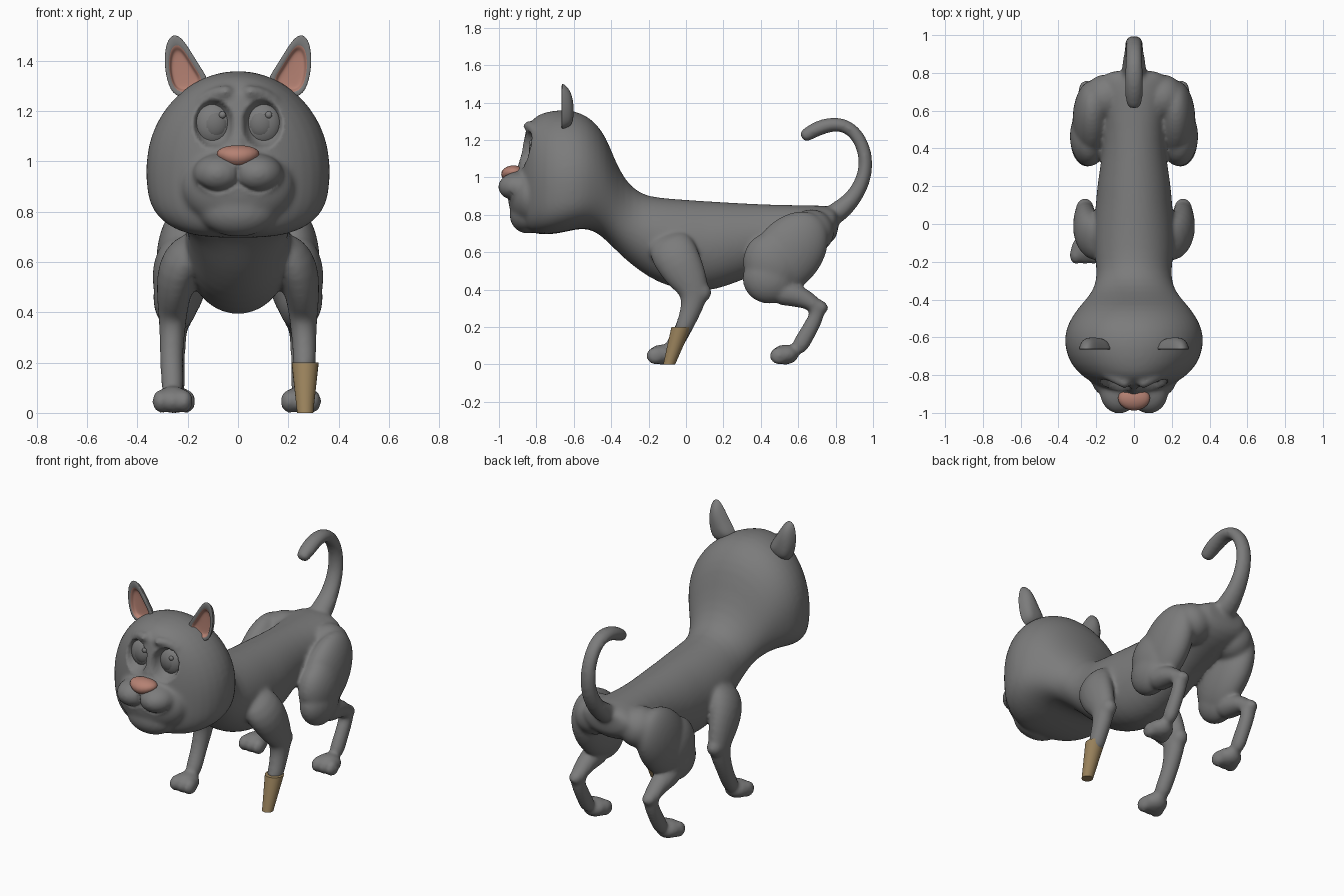
import bpy, bmesh, math
from math import sin, cos, pi, tau, radians
from mathutils import Vector, Matrix

if "Cube" in bpy.data.objects:
    bpy.data.objects.remove(bpy.data.objects["Cube"])


def material(name, colour):
    mat = bpy.data.materials.new(name)
    mat.use_nodes = True
    mat.diffuse_color = (*colour, 1)
    mat.node_tree.nodes["Principled BSDF"].inputs["Base Color"].default_value = (*colour, 1)
    return mat


GREY = material("grey fur", (0.2, 0.2, 0.2))
EYE = material("eye grey", (0.17, 0.17, 0.17))
PINK = material("pink skin", (0.46, 0.22, 0.17))
WOOD = material("tan wood", (0.33, 0.23, 0.11))


def make_object(name, bm, *mats):
    bmesh.ops.recalc_face_normals(bm, faces=bm.faces[:])
    for face in bm.faces:
        face.smooth = True
    mesh = bpy.data.meshes.new(name)
    bm.to_mesh(mesh)
    bm.free()
    for mat in mats:
        mesh.materials.append(mat)
    obj = bpy.data.objects.new(name, mesh)
    bpy.context.collection.objects.link(obj)
    return obj


def loft(bm, rings):
    """Skin a list of closed rings; returns the faces ring by ring, caps last."""
    loops = [[bm.verts.new(p) for p in ring] for ring in rings]
    n = len(loops[0])
    bands = []
    for a, b in zip(loops, loops[1:]):
        bands.append([bm.faces.new((a[i], a[(i + 1) % n], b[(i + 1) % n], b[i]))
                      for i in range(n)])
    bands.append([bm.faces.new(loops[0][::-1])])
    bands.append([bm.faces.new(loops[-1])])
    return bands


def tube(bm, points, side=1, n=16):
    """Points are (x, y, z, radius across, radius in the bending plane)."""
    centres = [Vector((p[0] * side, p[1], p[2])) for p in points]
    rings = []
    for i, (c, p) in enumerate(zip(centres, points)):
        tangent = centres[min(i + 1, len(points) - 1)] - centres[max(i - 1, 0)]
        tangent.x = 0
        normal = tangent.normalized().cross(Vector((1, 0, 0)))
        rings.append([c + Vector((p[3] * cos(a), 0, 0)) + normal * (p[4] * sin(a))
                      for a in (tau * k / n for k in range(n))])
    loft(bm, rings)


def ellipsoid(bm, centre, radii, tilt=0, side=1):
    place = (Matrix.Translation((centre[0] * side, centre[1], centre[2]))
             @ Matrix.Rotation(radians(tilt), 4, 'X') @ Matrix.Diagonal((*radii, 1)))
    return bmesh.ops.create_uvsphere(bm, u_segments=20, v_segments=14, radius=1,
                                     matrix=place)["verts"]


def trunk_ring(y, bottom, top, width, n=28):
    """Round at the body, flat-jowled at the head."""
    head = min(max((-0.4 - y) / 0.15, 0), 1)
    mid = bottom + (top - bottom) * (0.5 - 0.1 * head)
    power = 2 / (2 + 1.2 * head)
    ring = []
    for k in range(n):
        c, s = cos(tau * k / n), sin(tau * k / n)
        if s >= 0:
            ring.append((width * c, y, mid + (top - mid) * s))
        else:
            ring.append((width * math.copysign(abs(c) ** power, c), y,
                         mid - (mid - bottom) * abs(s) ** power))
    return ring


def paw(bm, x, y, side):
    ellipsoid(bm, (x, y, 0.053), (0.074, 0.074, 0.054), 0, side)
    for dx in (-0.047, 0, 0.047):
        ellipsoid(bm, (x + dx, y - 0.034, 0.046), (0.035, 0.05, 0.047), 0, side)


# Head, neck and torso: y, bottom, top, half width
TRUNK = [
    (-0.885, 0.8, 1.1, 0.11), (-0.86, 0.73, 1.25, 0.18), (-0.82, 0.7, 1.325, 0.26),
    (-0.75, 0.69, 1.355, 0.335), (-0.65, 0.705, 1.368, 0.372), (-0.56, 0.73, 1.35, 0.365),
    (-0.49, 0.715, 1.302, 0.33), (-0.43, 0.665, 1.225, 0.285), (-0.385, 0.62, 1.105, 0.243),
    (-0.33, 0.565, 0.99, 0.208),
    (-0.25, 0.5, 0.912, 0.195), (-0.15, 0.435, 0.892, 0.215), (0, 0.39, 0.882, 0.215),
    (0.1, 0.39, 0.875, 0.203), (0.2, 0.41, 0.869, 0.197), (0.35, 0.47, 0.86, 0.172),
    (0.5, 0.54, 0.854, 0.155), (0.65, 0.59, 0.852, 0.175), (0.76, 0.63, 0.85, 0.2),
    (0.82, 0.69, 0.83, 0.13)]
TAIL = [
    (0.76, 0.78, 0.068), (0.85, 0.84, 0.053), (0.91, 0.91, 0.045), (0.95, 0.99, 0.041),
    (0.965, 1.08, 0.039), (0.947, 1.17, 0.038), (0.902, 1.245, 0.038), (0.84, 1.283, 0.039),
    (0.77, 1.285, 0.041), (0.7, 1.26, 0.042), (0.65, 1.232, 0.038), (0.615, 1.21, 0.032)]
FRONT_LEG = [
    (0.17, -0.11, 0.7, 0.06, 0.09), (0.215, -0.085, 0.63, 0.09, 0.13),
    (0.245, -0.035, 0.54, 0.082, 0.125), (0.257, 0.015, 0.45, 0.066, 0.105),
    (0.26, 0.05, 0.38, 0.057, 0.08), (0.262, 0.03, 0.3, 0.051, 0.06),
    (0.265, 0, 0.22, 0.047, 0.049), (0.262, -0.035, 0.15, 0.046, 0.046),
    (0.26, -0.09, 0.06, 0.048, 0.048)]
HIND_LEG = [
    (0.245, 0.47, 0.395, 0.078, 0.08), (0.25, 0.57, 0.375, 0.066, 0.066),
    (0.25, 0.65, 0.345, 0.055, 0.052), (0.25, 0.715, 0.3, 0.046, 0.045),
    (0.25, 0.685, 0.23, 0.041, 0.045), (0.25, 0.64, 0.15, 0.04, 0.045),
    (0.25, 0.585, 0.06, 0.045, 0.05)]
BRIDGE = [(0, -0.87, 1.03, 0.05, 0.05), (0, -0.84, 1.12, 0.026, 0.036),
          (0, -0.835, 1.2, 0.024, 0.036), (0, -0.815, 1.3, 0.034, 0.03)]

bm = bmesh.new()
loft(bm, [trunk_ring(*row) for row in TRUNK])
tube(bm, [(0, y, z, r * 1.18, r) for y, z, r in TAIL])
tube(bm, BRIDGE)
# Jaw, snout and chin
ellipsoid(bm, (0, -0.83, 0.9), (0.23, 0.125, 0.17))
ellipsoid(bm, (0, -0.88, 0.98), (0.12, 0.09, 0.075))
ellipsoid(bm, (0, -0.85, 0.8), (0.155, 0.095, 0.1))
for side in (-1, 1):
    # Muzzle and sad brows
    ellipsoid(bm, (0.078, -0.892, 0.95), (0.105, 0.115, 0.08), 0, side)
    for k in range(6):
        t = k / 5
        ellipsoid(bm, (0.05 + 0.14 * t, -0.84 + 0.07 * t, 1.275 - 0.09 * t * t),
                  (0.032, 0.032, 0.028), 0, side)
    # Haunch, knee, hind leg and paw
    ellipsoid(bm, (0.222, 0.545, 0.59), (0.106, 0.265, 0.18), 50, side)
    ellipsoid(bm, (0.238, 0.465, 0.54), (0.104, 0.162, 0.17), 25, side)
    ellipsoid(bm, (0.246, 0.445, 0.46), (0.093, 0.146, 0.136), 0, side)
    ellipsoid(bm, (0.15, 0.67, 0.71), (0.12, 0.125, 0.12), 0, side)
    tube(bm, HIND_LEG, side)
    ellipsoid(bm, (0.25, 0.718, 0.308), (0.043, 0.046, 0.036), -30, side)
    paw(bm, 0.25, 0.53, side)
    # Front legs with elbows: the left one stops inside the wooden peg
    tube(bm, FRONT_LEG if side < 0 else FRONT_LEG[:-1], side)
    ellipsoid(bm, (0.26, 0.078, 0.385), (0.05, 0.06, 0.055), 0, side)
paw(bm, 0.26, -0.13, -1)

# Fuse all fur parts into one smooth skin
rough = make_object("rough_body", bm, GREY)
rough.modifiers.new("round", 'SUBSURF').levels = 1
remesh = rough.modifiers.new("fuse", 'REMESH')
remesh.mode = 'VOXEL'
remesh.voxel_size = 0.011
relax = rough.modifiers.new("relax", 'SMOOTH')
relax.factor, relax.iterations = 0.5, 12
skin = bpy.data.meshes.new_from_object(rough.evaluated_get(bpy.context.evaluated_depsgraph_get()))
bpy.data.objects.remove(rough)
skin.name = "body"
skin.materials.clear()
skin.materials.append(GREY)

# Press in the eye sockets and the mouth line
for v in skin.vertices:
    x, y, z = abs(v.co.x), v.co.y, v.co.z
    if y > -0.74:
        continue
    d = math.hypot((x - 0.097) / 0.08, (z - 1.148) / 0.097)
    if d < 1:
        v.co.y += 0.07 * (1 - d ** 4)
    lip = abs(z - (0.915 - 0.035 * sin(pi * min(x / 0.16, 1))))
    gap = lip if x < 0.16 else 1
    if 0.91 < z < 0.98:
        gap = min(gap, x)
    if gap < 0.013:
        v.co.y += 0.011 * (1 - gap / 0.013)
for poly in skin.polygons:
    poly.use_smooth = True
    poly.material_index = 0
bpy.context.collection.objects.link(bpy.data.objects.new("body", skin))

# Eyes with iris and glint
for side, word in ((1, "left"), (-1, "right")):
    bm = bmesh.new()
    ellipsoid(bm, (0.097, -0.785, 1.148), (0.078, 0.05, 0.086), 0, side)
    make_object(word + "_eye", bm, GREY)
    bm = bmesh.new()
    ellipsoid(bm, (0.092, -0.8, 1.148), (0.056, 0.039, 0.062), 0, side)
    make_object(word + "_iris", bm, EYE)
    bm = bmesh.new()
    ellipsoid(bm, (0.092 * side + 0.03, -0.828, 1.185), (0.014, 0.01, 0.014))
    make_object(word + "_glint", bm, GREY)

# Nose, narrower towards the bottom
bm = bmesh.new()
for v in ellipsoid(bm, (0, -0.922, 1.018), (0.092, 0.066, 0.046)):
    v.co.x *= 0.88 + 6 * (v.co.z - 1.018)
make_object("nose", bm, PINK)

# Ears: flat front with a pink hollow, rounded back
OUTLINE = [(0.1, 1.305), (0.148, 1.375), (0.19, 1.445), (0.225, 1.497), (0.258, 1.512),
           (0.287, 1.48), (0.296, 1.4), (0.285, 1.32), (0.255, 1.25), (0.165, 1.25)]
EAR_RINGS = [(0.5, -0.642), (0.63, -0.648), (0.7, -0.666), (1, -0.665),
             (0.97, -0.655), (0.78, -0.618), (0.35, -0.6)]
for side, word in ((1, "left"), (-1, "right")):
    bm = bmesh.new()
    bands = loft(bm, [[(side * (0.222 + (x - 0.222) * s), y, 1.34 + (z - 1.34) * s)
                       for x, z in OUTLINE] for s, y in EAR_RINGS])
    for face in bands[0] + bands[1] + bands[-2]:
        face.material_index = 1
    ear = make_object(word + "_ear", bm, GREY, PINK)
    sub = ear.modifiers.new("round", 'SUBSURF')
    sub.levels = sub.render_levels = 2

# Wooden peg, leaning back towards the top
bm = bmesh.new()
bmesh.ops.create_cone(bm, cap_ends=True, segments=24, radius1=0.032, radius2=0.054,
                      depth=0.2, matrix=Matrix.Translation((0.267, -0.09, 0.1)))
for v in bm.verts:
    v.co.y += 0.33 * v.co.z
peg = make_object("peg_leg", bm, WOOD)
bpy.ops.object.select_all(action='DESELECT')
peg.select_set(True)
bpy.context.view_layer.objects.active = peg
bpy.ops.object.shade_smooth_by_angle()
